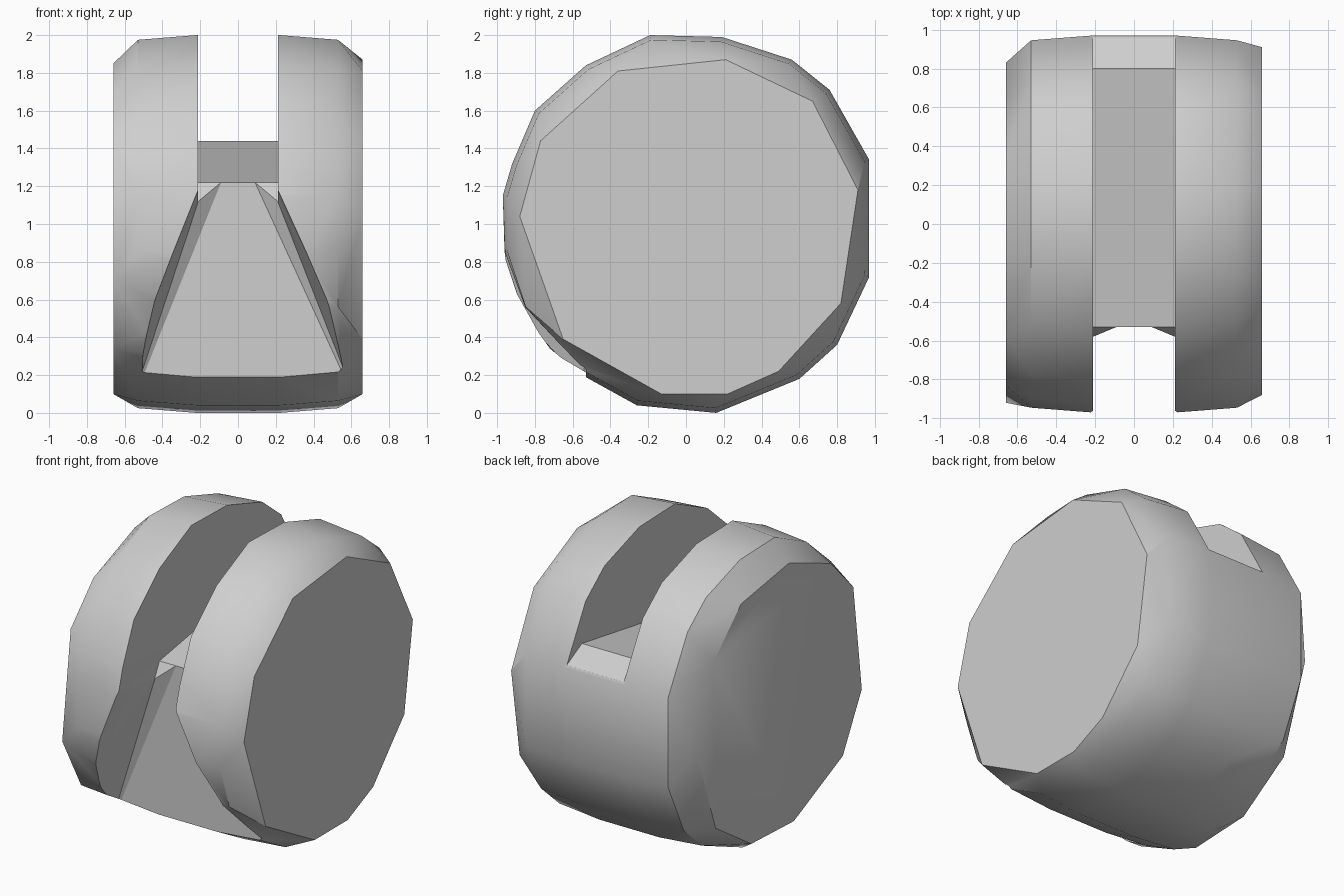
import bpy
import bmesh

if "Cube" in bpy.data.objects:
    bpy.data.objects.remove(bpy.data.objects["Cube"], do_unlink=True)

grey = bpy.data.materials.new("plain grey")
grey.use_nodes = True
shade = (0.62, 0.62, 0.62, 1)
grey.diffuse_color = shade
grey.node_tree.nodes["Principled BSDF"].inputs["Base Color"].default_value = shade


def finish(bm, name):
    """Turn a bmesh into a linked object with outward normals."""
    bmesh.ops.recalc_face_normals(bm, faces=bm.faces)
    mesh = bpy.data.meshes.new(name)
    bm.to_mesh(mesh)
    bm.free()
    mesh.materials.append(grey)
    obj = bpy.data.objects.new(name, mesh)
    bpy.context.collection.objects.link(obj)
    return obj


def hull(name, points):
    """Faceted convex solid around the points."""
    bm = bmesh.new()
    for p in points:
        bm.verts.new(p)
    result = bmesh.ops.convex_hull(bm, input=bm.verts)
    loose = {v for v in result["geom_interior"] if isinstance(v, bmesh.types.BMVert)}
    bmesh.ops.delete(bm, geom=list(loose), context="VERTS")
    bmesh.ops.dissolve_limit(bm, angle_limit=0.01, verts=bm.verts, edges=bm.edges)
    return finish(bm, name)


def prism(name, profile, half_width):
    """Extrude a (y, z) profile across x."""
    bm = bmesh.new()
    face = bm.faces.new([bm.verts.new((-half_width, y, z)) for y, z in profile])
    grown = bmesh.ops.extrude_face_region(bm, geom=[face])["geom"]
    moved = [v for v in grown if isinstance(v, bmesh.types.BMVert)]
    bmesh.ops.translate(bm, verts=moved, vec=(2 * half_width, 0, 0))
    return finish(bm, name)


def ring(x, outline, scale=1.0):
    """Place a (y, z) outline at x, scaled about the wheel axis."""
    return [(x, y * scale, 1 + (z - 1) * scale) for y, z in outline]


# Outlines of the tread and of the two flat sides
tread = [(-.97, 1.15), (-.92, 1.32), (-.8, 1.6), (-.53, 1.84), (-.19, 2), (.19, 1.99),
         (.56, 1.87), (.76, 1.71), (.97, 1.34), (.97, .72), (.8, .36), (.6, .18),
         (.16, 0), (-.26, .04), (-.55, .2), (-.87, .55), (-.97, .85)]
left_side = [(-.88, 1.04), (-.77, 1.44), (-.36, 1.81), (.21, 1.87), (.67, 1.65), (.91, 1.18),
             (.82, .58), (.49, .22), (.22, .1), (-.13, .1), (-.65, .39)]
right_side = [(-.15, 1.85), (-.59, 1.68), (-.83, 1.43), (-.92, .71), (-.72, .34), (-.2, .1),
              (.25, .12), (.63, .37), (.83, .95), (.65, 1.49), (.36, 1.77)]

# Wheel body
points = ring(.66, left_side) + ring(-.66, right_side)
for side in (-1, 1):
    points += ring(side * .22, tread) + ring(side * .53, tread, .975)
wheel = hull("slotted_wheel", points)

# Upper slot, with a floor that rises to the back and drops at the rim
slot = prism("slot_cutter",
             [(-1.2, 1.1), (-.58, 1.12), (-.53, 1.22), (.8, 1.44), (1.05, 1.31),
              (1.05, 2.5), (-1.2, 2.5)], .212)

# Flared front opening below the slot
corners = []
for side, flare in ((-1, .58), (1, .65)):
    corners += [(side * .09, -.53, 1.22), (side * flare, -.53, 0),
                (side * .21, -.58, 1.12), (side * .22, -1.2, 1.08),
                (side * (flare + .12), -1.2, 0), (side * .21, -1.2, 1.22)]
opening = hull("opening_cutter", corners)

# Cut both openings, then drop the cutters
bpy.context.view_layer.objects.active = wheel
for cutter in (slot, opening):
    cutter.hide_render = True
    mod = wheel.modifiers.new("cut", "BOOLEAN")
    mod.operation = "DIFFERENCE"
    mod.solver = "EXACT"
    mod.object = cutter
    bpy.ops.object.modifier_apply(modifier=mod.name)
    bpy.data.objects.remove(cutter, do_unlink=True)

# Smooth tread, sharp sides and slot
bpy.ops.object.select_all(action="DESELECT")
wheel.select_set(True)
bpy.ops.object.shade_smooth_by_angle(angle=0.52)
